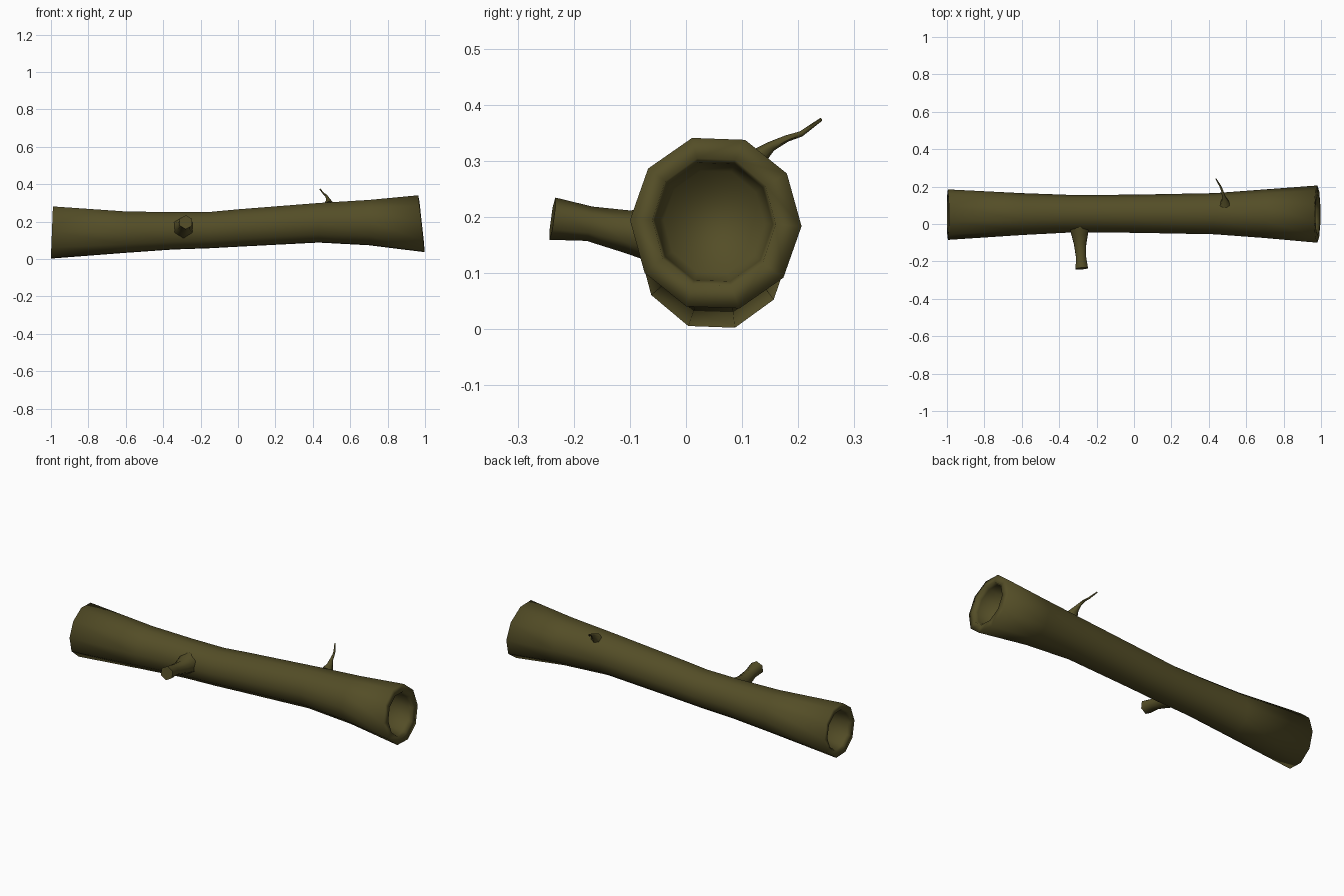
import bpy, bmesh, math
from mathutils import Vector

if "Cube" in bpy.data.objects:
    bpy.data.objects.remove(bpy.data.objects["Cube"])

bark = bpy.data.materials.new("mossy_bark")
bark.diffuse_color = (0.088, 0.075, 0.020, 1)
bark.use_nodes = True
bark.node_tree.nodes["Principled BSDF"].inputs["Base Color"].default_value = bark.diffuse_color


def loft(name, rings, angle):
    """Skin a list of vertex rings, cap both ends, smooth by angle."""
    bm = bmesh.new()
    loops = [[bm.verts.new(p) for p in ring] for ring in rings]
    n = len(loops[0])
    for a, b in zip(loops, loops[1:]):
        for i in range(n):
            j = (i + 1) % n
            bm.faces.new((a[i], a[j], b[j], b[i]))
    bm.faces.new(loops[0][::-1])
    bm.faces.new(loops[-1])
    bmesh.ops.recalc_face_normals(bm, faces=bm.faces)
    me = bpy.data.meshes.new(name)
    bm.to_mesh(me)
    bm.free()
    ob = bpy.data.objects.new(name, me)
    bpy.context.collection.objects.link(ob)
    me.materials.append(bark)
    bpy.ops.object.select_all(action='DESELECT')
    ob.select_set(True)
    bpy.context.view_layer.objects.active = ob
    bpy.ops.object.shade_smooth_by_angle(angle=math.radians(angle))
    return ob


def log_ring(x, y, z, ry, rz, tilt=0.0):
    """Ten-sided cross-section in the yz plane, leaning with height."""
    ring = []
    for i in range(10):
        a = math.radians(36 * i - 2)
        dy, dz = ry * math.cos(a), rz * math.sin(a)
        ring.append((x + tilt * dz, y + dy, z + dz))
    return ring


def branch_rings(path, sides, turn=0.0):
    """Rings perpendicular to a path of (point, radius)."""
    pts = [Vector(p) for p, r in path]
    rings = []
    for i, (p, r) in enumerate(path):
        d = (pts[min(i + 1, len(pts) - 1)] - pts[max(i - 1, 0)]).normalized()
        u = d.cross(Vector((1, 0, 0))).normalized()
        v = d.cross(u)
        rings.append([pts[i] + r * (math.cos(t) * u + math.sin(t) * v)
                      for t in (turn + math.tau * k / sides for k in range(sides))])
    return rings


# Hollow log: left cavity, outer bark, right cavity
log = [
    (-0.88, 0.05, 0.143, 0.085, 0.088, 0.04),
    (-0.98, 0.05, 0.143, 0.100, 0.105, 0.04),
    (-0.995, 0.05, 0.143, 0.108, 0.112, 0.04),
    (-0.995, 0.05, 0.142, 0.135, 0.145, 0.04),
    (-0.60, 0.053, 0.144, 0.112, 0.115, 0),
    (-0.35, 0.055, 0.151, 0.101, 0.104, 0),
    (-0.15, 0.055, 0.155, 0.101, 0.101, 0),
    (0.00, 0.055, 0.166, 0.102, 0.104, 0),
    (0.43, 0.055, 0.194, 0.110, 0.110, 0),
    (0.70, 0.055, 0.195, 0.130, 0.126, 0),
    (0.98, 0.053, 0.189, 0.153, 0.158, -0.11),
    (0.983, 0.050, 0.191, 0.110, 0.118, -0.11),
    (0.96, 0.050, 0.191, 0.105, 0.110, -0.11),
    (0.86, 0.050, 0.191, 0.090, 0.095, -0.11),
]
loft("hollow_log", [log_ring(*r) for r in log], 100)

# Cut branch stub on the front
stub = [((-0.292, -0.02, 0.168), 0.060), ((-0.290, -0.06, 0.170), 0.050),
        ((-0.288, -0.105, 0.174), 0.038), ((-0.284, -0.172, 0.188), 0.031),
        ((-0.279, -0.238, 0.197), 0.038)]
loft("branch_stub", branch_rings(stub, 6), 60)

# Thin bent twig on top towards the back
twig = [((0.486, 0.105, 0.286), 0.030), ((0.484, 0.130, 0.308), 0.016),
        ((0.478, 0.152, 0.326), 0.009), ((0.471, 0.180, 0.340), 0.006),
        ((0.460, 0.205, 0.348), 0.005), ((0.438, 0.241, 0.374), 0.003)]
loft("twig", branch_rings(twig, 6), 60)
